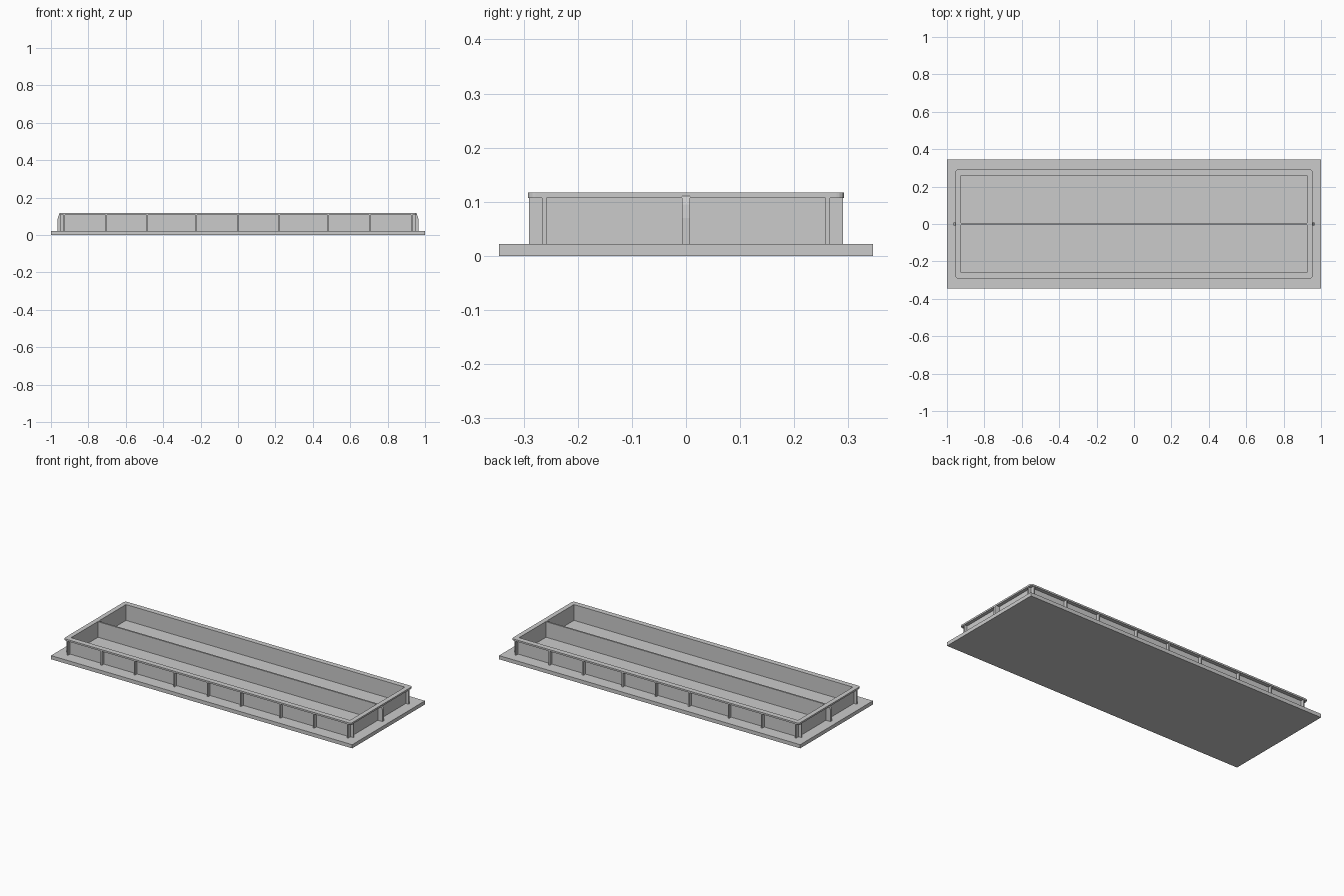
import bpy, bmesh, math

if "Cube" in bpy.data.objects:
    bpy.data.objects.remove(bpy.data.objects["Cube"])


def finish(name, bm):
    bmesh.ops.recalc_face_normals(bm, faces=bm.faces)
    mesh = bpy.data.meshes.new(name)
    bm.to_mesh(mesh)
    bm.free()
    obj = bpy.data.objects.new(name, mesh)
    bpy.context.collection.objects.link(obj)
    return obj


def box(name, x0, x1, y0, y1, z0, z1):
    bm = bmesh.new()
    bmesh.ops.create_cube(bm, size=1)
    for v in bm.verts:
        v.co = ((x0 + x1) / 2 + v.co.x * (x1 - x0),
                (y0 + y1) / 2 + v.co.y * (y1 - y0),
                (z0 + z1) / 2 + v.co.z * (z1 - z0))
    return finish(name, bm)


def rounded_rect(hx, hy, r, steps=4):
    pts = []
    for q, (sx, sy) in enumerate([(1, 1), (-1, 1), (-1, -1), (1, -1)]):
        for i in range(steps + 1):
            a = math.pi / 2 * (q + i / steps)
            pts.append((sx * (hx - r) + r * math.cos(a), sy * (hy - r) + r * math.sin(a)))
    return pts


def ring(name, outer, inner, z0, z1):
    """Closed rectangular frame; outer and inner are (half x, half y, corner radius)."""
    bm = bmesh.new()
    loops = [[bm.verts.new((x, y, z)) for x, y in rounded_rect(*size)]
             for size, z in ((outer, z0), (outer, z1), (inner, z1), (inner, z0))]
    n = len(loops[0])
    for k in range(4):
        a, b = loops[k], loops[(k + 1) % 4]
        for i in range(n):
            j = (i + 1) % n
            bm.faces.new((a[i], a[j], b[j], b[i]))
    return finish(name, bm)


def end_rib(name, side):
    """Curved rib that carries the divider over the rim and down the end wall."""
    profile = [(0.925, 0.02), (0.964, 0.02), (0.966, 0.07), (0.963, 0.095),
               (0.955, 0.11), (0.942, 0.117), (0.925, 0.117)]
    bm = bmesh.new()
    face = bm.faces.new([bm.verts.new((side * x, -0.007, z)) for x, z in profile])
    out = bmesh.ops.extrude_face_region(bm, geom=[face])
    bmesh.ops.translate(bm, vec=(0, 0.014, 0),
                        verts=[g for g in out["geom"] if isinstance(g, bmesh.types.BMVert)])
    return finish(name, bm)


# Base plate
box("base_plate", -1, 1, -0.345, 0.345, 0, 0.022)

# Tray wall and overhanging rim
ring("tray_wall", (0.934, 0.27, 0.006), (0.926, 0.26, 0.003), 0.02, 0.113)
ring("rim", (0.954, 0.292, 0.014), (0.926, 0.26, 0.003), 0.107, 0.117)

# Centre divider
box("centre_divider", -0.928, 0.928, -0.005, 0.005, 0.02, 0.115)

# Ribs along the long sides
rib_x = [-0.93, -0.705, -0.485, -0.222, 0, 0.22, 0.482, 0.705, 0.93]
for s, label in ((-1, "front"), (1, "back")):
    y0, y1 = sorted((s * 0.262, s * 0.29))
    for i, x in enumerate(rib_x):
        box(f"{label}_rib_{i}", x - 0.004, x + 0.004, y0, y1, 0.02, 0.11)

# Ribs on the short ends
for s, label in ((-1, "left"), (1, "right")):
    end_rib(f"{label}_centre_rib", s)
    x0, x1 = sorted((s * 0.928, s * 0.952))
    for i, y in enumerate((-0.262, 0.262)):
        box(f"{label}_corner_rib_{i}", x0, x1, y - 0.004, y + 0.004, 0.02, 0.11)
